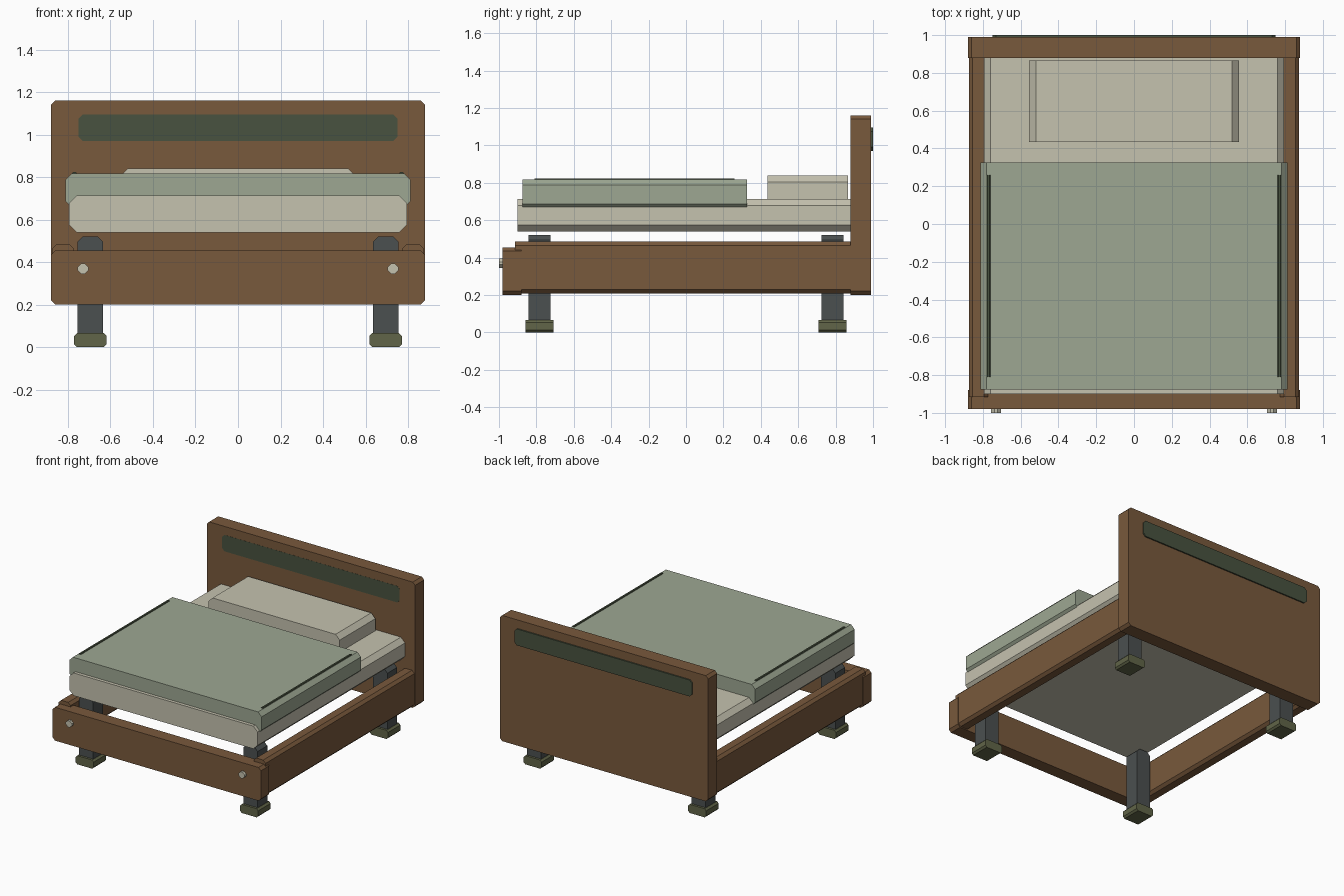
import bpy

if "Cube" in bpy.data.objects:
    bpy.data.objects.remove(bpy.data.objects["Cube"])


def material(name, rgb):
    m = bpy.data.materials.new(name)
    m.diffuse_color = (*rgb, 1)
    m.use_nodes = True
    m.node_tree.nodes["Principled BSDF"].inputs["Base Color"].default_value = m.diffuse_color
    return m


WOOD = material("wood", (0.19, 0.10, 0.045))
LINEN = material("linen", (0.56, 0.54, 0.43))
SAGE = material("sage", (0.34, 0.39, 0.29))
STEEL = material("steel", (0.07, 0.08, 0.08))
OLIVE = material("olive", (0.12, 0.13, 0.065))
TRIM = material("dark_green", (0.065, 0.085, 0.05))


def slab(name, x, y, z, c, mat):
    """Chamfered rectangle in the xz plane, extruded along y."""
    (x0, x1), (y0, y1), (z0, z1) = x, y, z
    profile = [(x0 + c, z0), (x1 - c, z0), (x1, z0 + c), (x1, z1 - c),
               (x1 - c, z1), (x0 + c, z1), (x0, z1 - c), (x0, z0 + c)]
    n = len(profile)
    verts = [(px, py, pz) for py in (y0, y1) for px, pz in profile]
    faces = [tuple(range(n)), tuple(reversed(range(n, 2 * n)))]
    faces += [(i, i + n, (i + 1) % n + n, (i + 1) % n) for i in range(n)]
    mesh = bpy.data.meshes.new(name)
    mesh.from_pydata(verts, [], faces)
    mesh.materials.append(mat)
    ob = bpy.data.objects.new(name, mesh)
    bpy.context.collection.objects.link(ob)
    return ob


def centred(c, half):
    return (c - half, c + half)


# Frame ends
slab("headboard", (-0.88, 0.88), (0.88, 0.99), (0.2, 1.16), 0.02, WOOD)
slab("headboard_inlay", (-0.75, 0.75), (0.879, 1.0), (0.97, 1.095), 0.02, TRIM)
slab("footboard", (-0.88, 0.88), (-0.98, -0.88), (0.2, 0.455), 0.02, WOOD)

# Bedding
slab("mattress", (-0.795, 0.795), (-0.9, 0.89), (0.54, 0.713), 0.035, LINEN)
slab("pillow", (-0.555, 0.555), (0.435, 0.865), (0.66, 0.84), 0.035, LINEN)
slab("blanket", (-0.812, 0.812), (-0.875, 0.325), (0.657, 0.818), 0.03, SAGE)

for side, s in (("left", -1), ("right", 1)):
    # Rails, blanket seams and footboard bolts
    slab(f"{side}_rail", centred(s * 0.824, 0.05), (-0.915, 0.9), (0.208, 0.485), 0.02, WOOD)
    slab(f"{side}_blanket_seam", centred(s * 0.77, 0.01), (-0.81, 0.26), (0.8, 0.824), 0.004, TRIM)
    slab(f"{side}_bolt", centred(s * 0.73, 0.026), (-1.0, -0.96), (0.344, 0.394), 0.018, LINEN)
    # Legs with feet
    for end, t in (("front", -1), ("back", 1)):
        slab(f"{end}_{side}_leg", centred(s * 0.695, 0.06), centred(t * 0.783, 0.058),
             (0.03, 0.52), 0.025, STEEL)
        slab(f"{end}_{side}_foot", centred(s * 0.695, 0.076), centred(t * 0.783, 0.075),
             (0.0, 0.066), 0.013, OLIVE)
